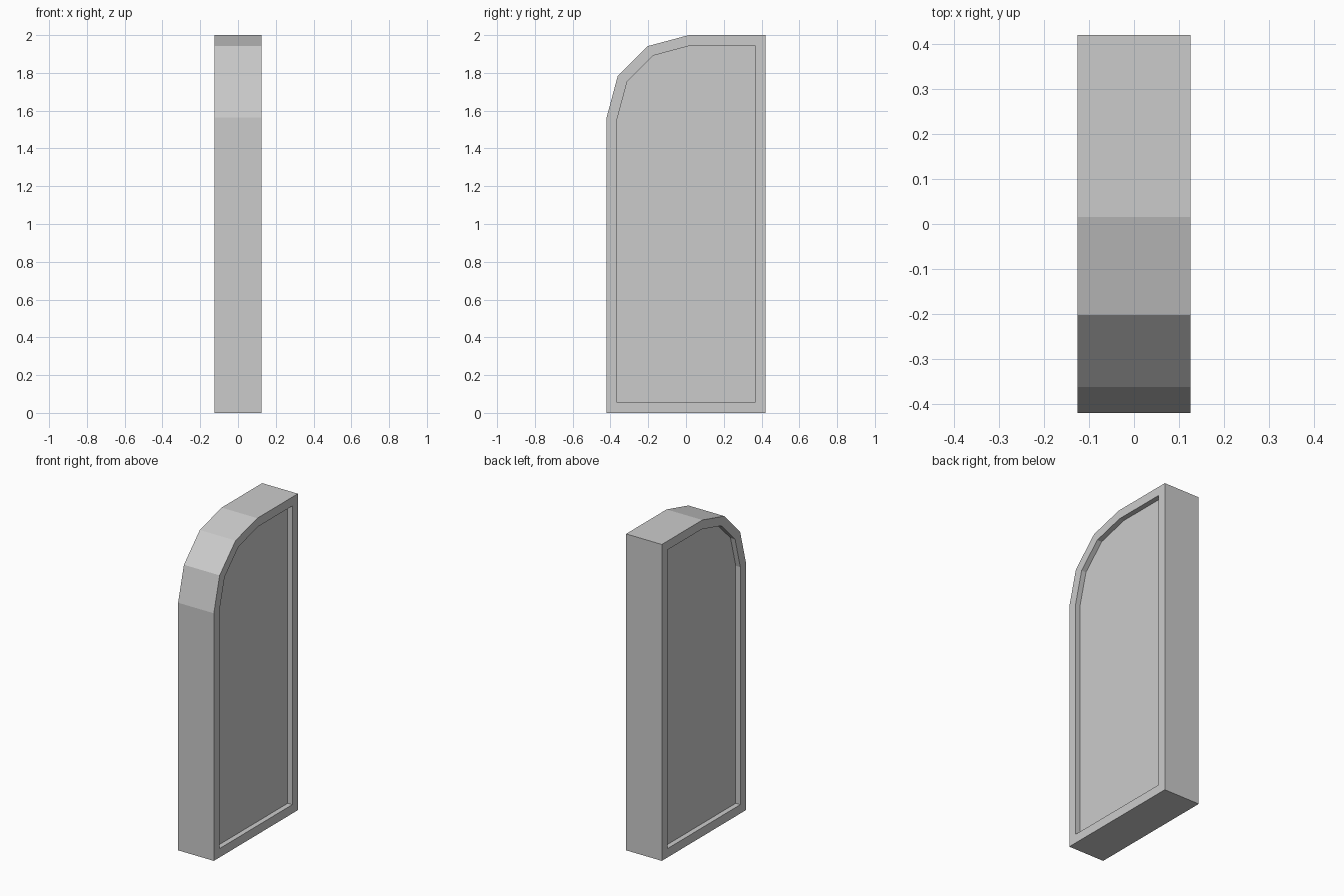
import bpy, bmesh, math

if "Cube" in bpy.data.objects:
    bpy.data.objects.remove(bpy.data.objects["Cube"])

HALF_W, HALF_D, HEIGHT = 0.125, 0.42, 2.0
RADIUS, SEGMENTS = 0.435, 3
RIM, RECESS = 0.056, 0.032

# Side profile: upright slab with one rounded upper front corner
cy, cz = -HALF_D + RADIUS, HEIGHT - RADIUS
profile = [(-HALF_D, 0), (HALF_D, 0), (HALF_D, HEIGHT)]
for i in range(SEGMENTS + 1):
    a = math.radians(90 + 90 * i / SEGMENTS)
    profile.append((cy + RADIUS * math.cos(a), cz + RADIUS * math.sin(a)))

# Extrude the profile across the width
bm = bmesh.new()
base = bm.faces.new([bm.verts.new((-HALF_W, y, z)) for y, z in profile])
ext = bmesh.ops.extrude_face_region(bm, geom=[base], use_keep_orig=True)
verts = [g for g in ext["geom"] if isinstance(g, bmesh.types.BMVert)]
bmesh.ops.translate(bm, verts=verts, vec=(2 * HALF_W, 0, 0))
bmesh.ops.recalc_face_normals(bm, faces=bm.faces[:])
bm.normal_update()

# Sunken panel with a raised rim on both broad sides
for face in [f for f in bm.faces if abs(f.normal.x) > 0.9]:
    inward = -face.normal.copy() * RECESS
    bmesh.ops.inset_region(bm, faces=[face], thickness=RIM, use_even_offset=True)
    ext = bmesh.ops.extrude_discrete_faces(bm, faces=[face])
    bmesh.ops.translate(bm, verts=ext["faces"][0].verts[:], vec=inward)

bmesh.ops.recalc_face_normals(bm, faces=bm.faces[:])
mesh = bpy.data.meshes.new("framed_side_panel")
bm.to_mesh(mesh)
bm.free()
panel = bpy.data.objects.new("framed_side_panel", mesh)
bpy.context.collection.objects.link(panel)
